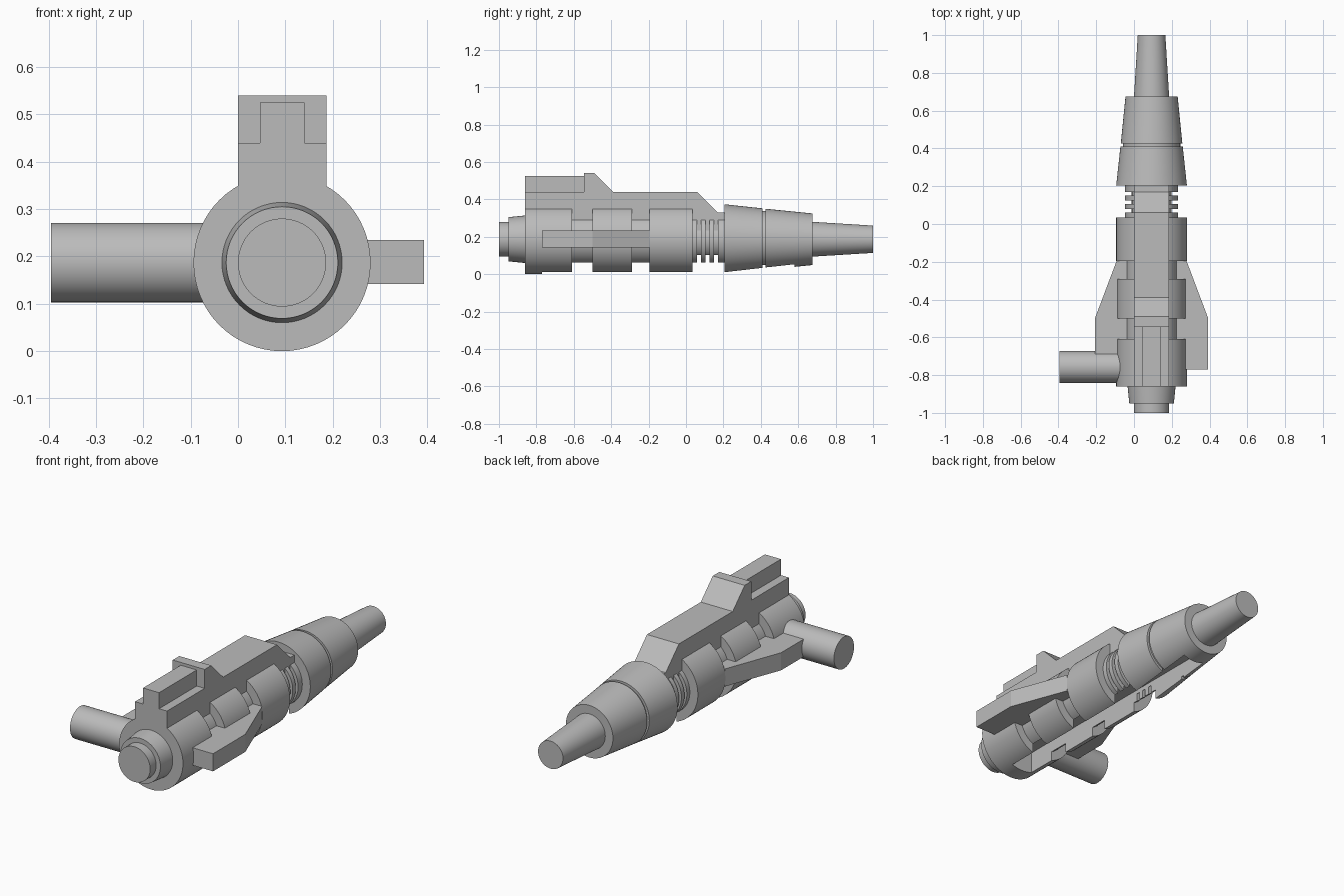
import bpy, bmesh, math
from mathutils import Matrix

AX, AZ = 0.093, 0.187      # long axis of the body
R = 0.187                  # main body radius
GROOVE = 0.14              # radius of the wide grooves and fine rings

cube = bpy.data.objects.get("Cube")
if cube:
    bpy.data.objects.remove(cube, do_unlink=True)

grey = bpy.data.materials.new("matte grey")
grey.use_nodes = True
grey.diffuse_color = (0.5, 0.5, 0.5, 1)
grey.node_tree.nodes["Principled BSDF"].inputs["Base Color"].default_value = (0.5, 0.5, 0.5, 1)


def finish(name, bm):
    bmesh.ops.recalc_face_normals(bm, faces=bm.faces)
    mesh = bpy.data.meshes.new(name)
    bm.to_mesh(mesh)
    bm.free()
    mesh.materials.append(grey)
    obj = bpy.data.objects.new(name, mesh)
    bpy.context.collection.objects.link(obj)
    return obj


def activate(obj):
    bpy.ops.object.select_all(action='DESELECT')
    obj.select_set(True)
    bpy.context.view_layer.objects.active = obj


def smooth(obj):
    activate(obj)
    bpy.ops.object.shade_smooth_by_angle(angle=math.radians(25))


def lathe(name, profile, sides=64):
    """Closed solid turned about the long axis from (y, radius) pairs."""
    bm = bmesh.new()
    rings = []
    for y, r in profile:
        rings.append([bm.verts.new((AX + r * math.cos(a), y, AZ + r * math.sin(a)))
                      for a in (2 * math.pi * i / sides for i in range(sides))])
    for a, b in zip(rings, rings[1:]):
        for i in range(sides):
            j = (i + 1) % sides
            bm.faces.new((a[i], a[j], b[j], b[i]))
    bm.faces.new(rings[0])
    bm.faces.new(rings[-1])
    return finish(name, bm)


def prism(name, points, offset):
    """Extrude a flat outline along the offset vector."""
    bm = bmesh.new()
    face = bm.faces.new([bm.verts.new(p) for p in points])
    ext = bmesh.ops.extrude_face_region(bm, geom=[face])
    moved = [v for v in ext["geom"] if isinstance(v, bmesh.types.BMVert)]
    bmesh.ops.translate(bm, verts=moved, vec=offset)
    return finish(name, bm)


def side_prism(name, outline, half):
    """Side outline of (y, z) pairs, extruded evenly about the axis."""
    return prism(name, [(AX - half, y, z) for y, z in outline], (2 * half, 0, 0))


# Turned body: tail, three collars, fine rings, two-part nozzle and muzzle
profile = [(-1, 0.093), (-0.95, 0.093), (-0.95, 0.118), (-0.86, 0.127)]
for start, end in [(-0.86, -0.61), (-0.5, -0.29), (-0.195, 0.035)]:
    profile += [(start, R), (end, R), (end, GROOVE)]
    if end < 0:
        profile.append((-0.5 if end < -0.5 else -0.195, GROOVE))
for i in range(3):
    y = 0.06 + 0.045 * i
    profile += [(y, GROOVE), (y, 0.105), (y + 0.02, 0.105), (y + 0.02, GROOVE)]
profile += [(0.205, GROOVE), (0.205, R), (0.41, 0.165), (0.41, 0.152), (0.425, 0.152),
            (0.425, 0.163), (0.675, 0.138), (0.675, 0.093), (1, 0.073)]
body = lathe("turned_body", profile)

# Long slot along the underside
cutter = side_prism("slot_cutter", [(-0.77, -0.1), (0.58, -0.1), (0.58, 0.125), (-0.77, 0.125)], 0.062)
cut = body.modifiers.new("underside slot", 'BOOLEAN')
cut.operation = 'DIFFERENCE'
cut.solver = 'EXACT'
cut.object = cutter
activate(body)
bpy.ops.object.modifier_apply(modifier=cut.name)
bpy.data.objects.remove(cutter, do_unlink=True)
smooth(body)

# Top rail with raised sight block
side_prism("top_rail", [(-0.86, AZ), (0.21, AZ), (0.21, 0.33), (0.17, 0.33), (0.06, 0.44),
                        (-0.39, 0.44), (-0.49, 0.54), (-0.545, 0.54), (-0.545, 0.44),
                        (-0.86, 0.44)], 0.0935)
side_prism("sight_bar", [(-0.86, 0.43), (-0.54, 0.43), (-0.54, 0.525), (-0.86, 0.525)], 0.047)

# Side fins
for side, name in ((1, "left_fin"), (-1, "right_fin")):
    outline = [(0.05, -0.195), (0.185, -0.195), (0.3, -0.5), (0.3, -0.77), (0.05, -0.77)]
    prism(name, [(AX + side * x, y, 0.142) for x, y in outline], (0, 0, 0.093))

# Side tube
bm = bmesh.new()
bmesh.ops.create_cone(bm, cap_ends=True, segments=48, radius1=0.084, radius2=0.084, depth=0.425,
                      matrix=Matrix.Translation((-0.1825, -0.757, AZ)) @ Matrix.Rotation(math.pi / 2, 4, 'Y'))
smooth(finish("side_tube", bm))
